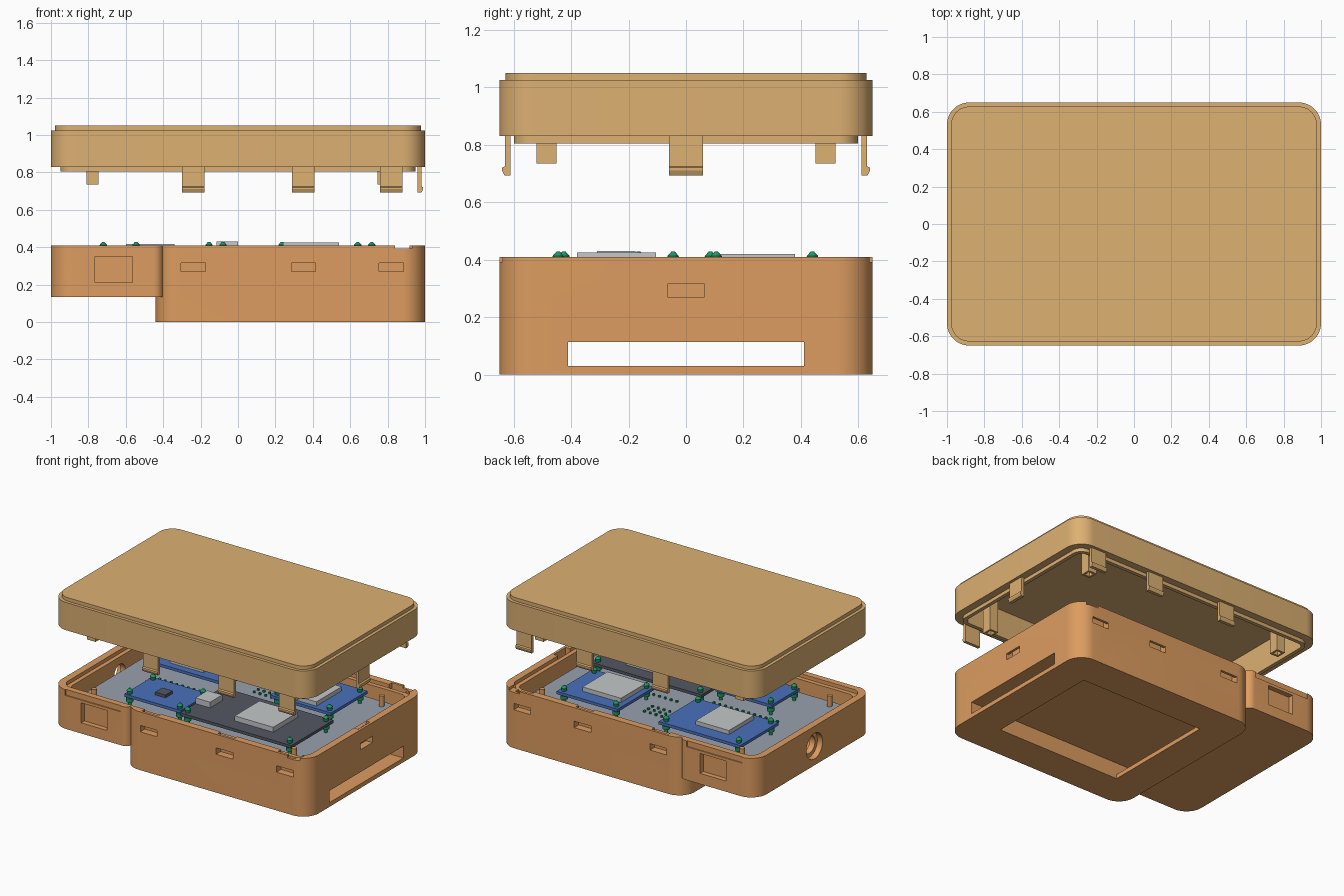
import bpy, bmesh
from math import pi, cos, sin, radians
from mathutils import Matrix

if "Cube" in bpy.data.objects:
    bpy.data.objects.remove(bpy.data.objects["Cube"])


def mat(name, r, g, b):
    m = bpy.data.materials.new(name)
    m.diffuse_color = [(c / 255) ** 2.2 for c in (r, g, b)] + [1]
    m.use_nodes = True
    m.node_tree.nodes["Principled BSDF"].inputs["Base Color"].default_value = m.diffuse_color
    return m


LID = mat("lid_tan", 220, 175, 114)
BASE = mat("base_orange", 220, 155, 96)
GREY = mat("board_grey", 150, 160, 172)
BLUE = mat("board_blue", 75, 112, 185)
DARK = mat("board_dark", 84, 88, 98)
CHIP = mat("chip_silver", 195, 198, 200)
GREEN = mat("pin_green", 35, 150, 100)


def finish(name, bm, m):
    bmesh.ops.recalc_face_normals(bm, faces=bm.faces)
    me = bpy.data.meshes.new(name)
    bm.to_mesh(me)
    bm.free()
    me.materials.append(m)
    ob = bpy.data.objects.new(name, me)
    bpy.context.collection.objects.link(ob)
    return ob


def slab(name, x0, x1, y0, y1, z0, z1, m, r=0, r_right=None):
    """Box with rounded vertical corners; r_right overrides the +x corners."""
    rr = r if r_right is None else r_right
    bm = bmesh.new()
    pts = []
    for k, (cx, cy, sx, sy) in enumerate(((x1, y1, -1, -1), (x0, y1, 1, -1), (x0, y0, 1, 1), (x1, y0, -1, 1))):
        q = rr if sx < 0 else r
        n = 12 if q else 0
        for i in range(n + 1):
            a = k * pi / 2 + (i / n if n else 0) * pi / 2
            pts.append((cx + sx * q + q * cos(a), cy + sy * q + q * sin(a), z0))
    f = bm.faces.new([bm.verts.new(p) for p in pts])
    top = bmesh.ops.extrude_face_region(bm, geom=[f])["geom"]
    bmesh.ops.translate(bm, vec=(0, 0, z1 - z0), verts=[v for v in top if isinstance(v, bmesh.types.BMVert)])
    return finish(name, bm, m)


def shell(name, inset, z0, z1, m):
    """Slab following the case outline, inset evenly."""
    return slab(name, -1 + inset, 1 - inset, -.65 + inset, .65 - inset, z0, z1, m, .12 - inset)


def cones(name, pieces, m, seg=12):
    """pieces: (x, y, z0, z1, r_bottom, r_top)"""
    bm = bmesh.new()
    for x, y, z0, z1, a, b in pieces:
        bmesh.ops.create_cone(bm, cap_ends=True, segments=seg, radius1=a, radius2=b, depth=z1 - z0,
                              matrix=Matrix.Translation((x, y, (z0 + z1) / 2)))
    return finish(name, bm, m)


def combine(ob, other, op="DIFFERENCE"):
    md = ob.modifiers.new("b", "BOOLEAN")
    md.operation, md.object, md.solver = op, other, "EXACT"
    bpy.context.view_layer.objects.active = ob
    bpy.ops.object.modifier_apply(modifier=md.name)
    bpy.data.objects.remove(other)


def smooth(ob):
    bpy.ops.object.select_all(action="DESELECT")
    ob.select_set(True)
    bpy.context.view_layer.objects.active = ob
    bpy.ops.object.shade_smooth_by_angle(angle=radians(30))


CLIPS_X = (-.24, .35, .82)
POSTS = [(sx * .778, sy * .485) for sx in (-1, 1) for sy in (-1, 1)]

# base: deep main body plus shallow side section
base = slab("base_case", -.44, 1, -.65, .65, 0, .41, BASE, .12)
combine(base, slab("side", -1, -.40, -.65, .65, .135, .41, BASE, .12, .05), "UNION")


def cut(*a, **k):
    combine(base, slab("cutter", *a, BASE, **k))


# interior with a step at the rim for the lid tongue
cut(-.92, .92, -.57, .57, .17, .5, r=.05)
combine(base, shell("cutter", .05, .385, .5, BASE))
# through channel near the floor and opening underneath
cut(-.6, 1.2, -.41, .41, .03, .113)
cut(-.20, .76, -.41, .41, -.1, .05)
# latch windows and latch grooves
for s in (-1, 1):
    for x in CLIPS_X:
        cut(x - .065, x + .065, *sorted((s * .60, s * .7)), .27, .315)
        cut(x - .065, x + .065, *sorted((s * .60, s * .632)), .27, .5)
    # port recesses on the side section and shallow rim relief
    cut(-.765, -.565, *sorted((s * .615, s * .7)), .21, .35)
    cut(-.89, -.46, *sorted((s * .643, s * .7)), .37, .5)
    cut(.84, .93, *sorted((s * .59, s * .7)), .392, .5)
cut(.95, 1.1, -.065, .065, .27, .315)
cut(.95, .982, -.065, .065, .27, .5)
# stepped cable hole in the left wall
for r, x0, x1 in ((.09, -1.1, -.96), (.062, -1.1, -.85)):
    bm = bmesh.new()
    bmesh.ops.create_cone(bm, cap_ends=True, segments=40, radius1=r, radius2=r, depth=x1 - x0,
                          matrix=Matrix.Translation(((x0 + x1) / 2, 0, .27)) @ Matrix.Rotation(pi / 2, 4, "Y"))
    combine(base, finish("cutter", bm, BASE))
smooth(base)
smooth(cones("board_support_pins",
             [(x, y, .165, .285, .035, .035) for x, y in POSTS] +
             [(x, y, .285, .385, .018, .018) for x, y in POSTS], BASE, 20))

# lid: skirt, raised top and tongue, hollowed out
lid = shell("lid", 0, .83, 1.025, LID)
combine(lid, shell("top", .022, 1.0, 1.05, LID), "UNION")
combine(lid, shell("tongue", .052, .805, .9, LID), "UNION")
combine(lid, shell("cutter", .078, .7, 1.0, LID))
smooth(lid)

# snap clips hanging from the lid
PROFILE = ((.61, .86), (.63, .86), (.63, .725), (.64, .72), (.64, .71), (.632, .693), (.61, .693))


def clip(name, matrix, offset=0):
    bm = bmesh.new()
    f = bm.faces.new([bm.verts.new((d + offset, -.06, z)) for d, z in PROFILE])
    g = bmesh.ops.extrude_face_region(bm, geom=[f])["geom"]
    bmesh.ops.translate(bm, vec=(0, .12, 0), verts=[v for v in g if isinstance(v, bmesh.types.BMVert)])
    bm.transform(matrix)
    return finish(name, bm, LID)


for side, ang in (("front", -pi / 2), ("back", pi / 2)):
    for x in CLIPS_X:
        clip(side + "_clip", Matrix.Translation((x, 0, 0)) @ Matrix.Rotation(ang, 4, "Z"))
clip("right_clip", Matrix.Identity(4), .35)

# hollow square posts that press on the board
for x, y in POSTS:
    p = slab("lid_post", x - .033, x + .033, y - .035, y + .035, .735, 1.005, LID)
    combine(p, slab("cutter", x - .02, x + .02, y - .02, y + .02, .7, .85, LID))

# carrier board with three blue modules and a dark one
slab("carrier_board", -.88, .88, -.54, .54, .285, .31, GREY, .02)
BOARDS = (("small_module", -.57, -.13, -.45, -.14, BLUE, .025),
          ("dark_module", -.115, .75, -.48, -.01, DARK, .035),
          ("back_left_module", -.755, -.12, .05, .475, BLUE, .035),
          ("back_right_module", .2, .675, .07, .475, BLUE, .035))
for name, x0, x1, y0, y1, m, e in BOARDS:
    slab(name, x0, x1, y0, y1, .37, .39, m)
    pins = []
    for x in (x0 + e, x1 - e):
        for y in (y0 + e, y1 - e):
            pins += [(x, y, .31, .37, .012, .012), (x, y, .335, .36, .024, .024),
                     (x, y, .39, .412, .016, .02), (x, y, .412, .428, .02, .006)]
    cones(name + "_standoffs", pins, GREEN)

# chips
slab("main_chip", .24, .54, -.38, -.105, .39, .425, CHIP)
slab("tall_chip", -.115, 0, -.31, -.175, .39, .43, CHIP)
slab("back_left_chip", -.60, -.34, .1, .38, .39, .418, CHIP)
slab("back_right_chip", .24, .54, .1, .38, .39, .42, CHIP)
slab("small_chip", -.40, -.32, -.35, -.27, .39, .41, DARK)

# header pins on the carrier board
dots = [(-.65 + i * .045, -.09 + j * .04) for i in range(12) for j in range(3)]
dots += [(0 + i * .045, .18 + j * .045) for i in range(4) for j in range(3)]
dots += [(.05 + i * .045, .03) for i in range(14)]
cones("header_pins", [(x, y, .31, .322, .009, .009) for x, y in dots], GREEN, 8)
